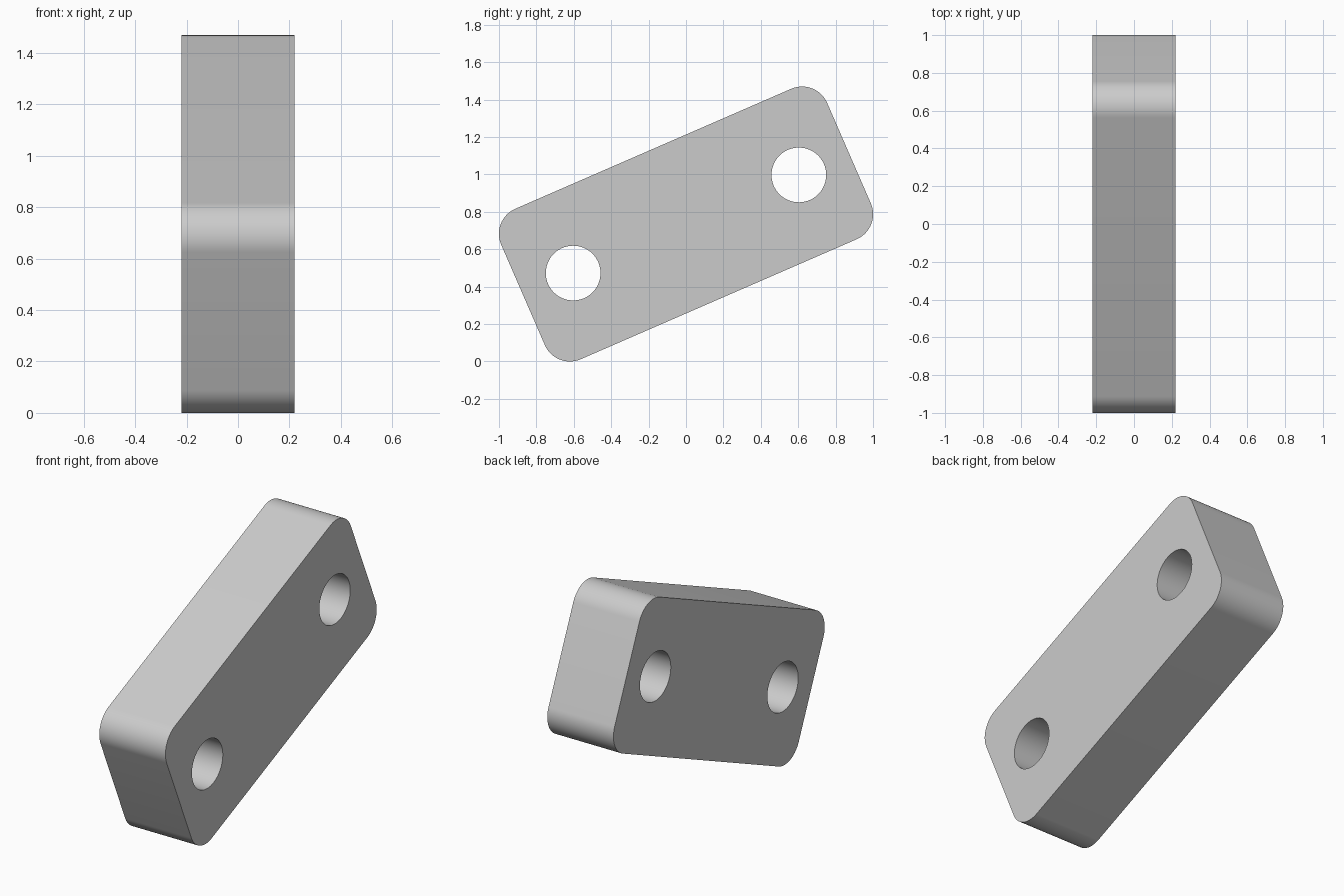
import bpy
import bmesh
from math import sin, cos, pi, radians
from mathutils import Matrix, Vector

cube = bpy.data.objects.get("Cube")
if cube:
    bpy.data.objects.remove(cube, do_unlink=True)

# Proportions of the plate, in multiples of the corner radius
R = 0.1462
A, B = 5.5 * R, 2 * R          # corner arc centres
HOLE_X = 4.5 * R               # hole distance from the middle
HALF = 1.5 * R                 # half thickness
TILT = radians(23.5)
CORNER_STEPS, HOLE_STEPS = 20, 80


def arc(cx, cy, start, sweep, steps):
    return [(cx + R * cos(start + sweep * i / steps),
             cy + R * sin(start + sweep * i / steps)) for i in range(steps + 1)]


# Rounded outline and the two hole circles
outline = []
for i, (sx, sy) in enumerate([(1, 1), (-1, 1), (-1, -1), (1, -1)]):
    outline += arc(sx * A, sy * B, i * pi / 2, pi / 2, CORNER_STEPS)
holes = [arc(s * HOLE_X, 0, 0, 2 * pi, HOLE_STEPS)[:-1] for s in (-1, 1)]

bm = bmesh.new()
sides = {-HALF: [], HALF: []}

# Flat caps with holes
for x, loops in sides.items():
    edges = []
    for points in [outline] + holes:
        verts = [bm.verts.new((x, p, q)) for p, q in points]
        loops.append(verts)
        edges += [bm.edges.new((verts[i - 1], verts[i])) for i in range(len(verts))]
    bmesh.ops.triangle_fill(bm, edges=edges, use_beauty=True, normal=Vector((1, 0, 0)))

# Outer rim and hole walls
for near, far in zip(sides[-HALF], sides[HALF]):
    for i in range(len(near)):
        bm.faces.new((near[i - 1], near[i], far[i], far[i - 1]))

# Tilt and stand on the ground
height = R + A * sin(TILT) + B * cos(TILT)
bm.transform(Matrix.Translation((0, 0, height)) @ Matrix.Rotation(TILT, 4, 'X'))
bmesh.ops.recalc_face_normals(bm, faces=bm.faces)

mesh = bpy.data.meshes.new("link_plate")
bm.to_mesh(mesh)
bm.free()
plate = bpy.data.objects.new("link_plate", mesh)
bpy.context.collection.objects.link(plate)

# Plain grey material
grey = bpy.data.materials.new("light_grey")
grey.use_nodes = True
colour = (0.6, 0.6, 0.6, 1)
grey.diffuse_color = colour
grey.node_tree.nodes["Principled BSDF"].inputs["Base Color"].default_value = colour
mesh.materials.append(grey)

bpy.ops.object.select_all(action='DESELECT')
plate.select_set(True)
bpy.context.view_layer.objects.active = plate
bpy.ops.object.shade_smooth_by_angle(angle=radians(30))
